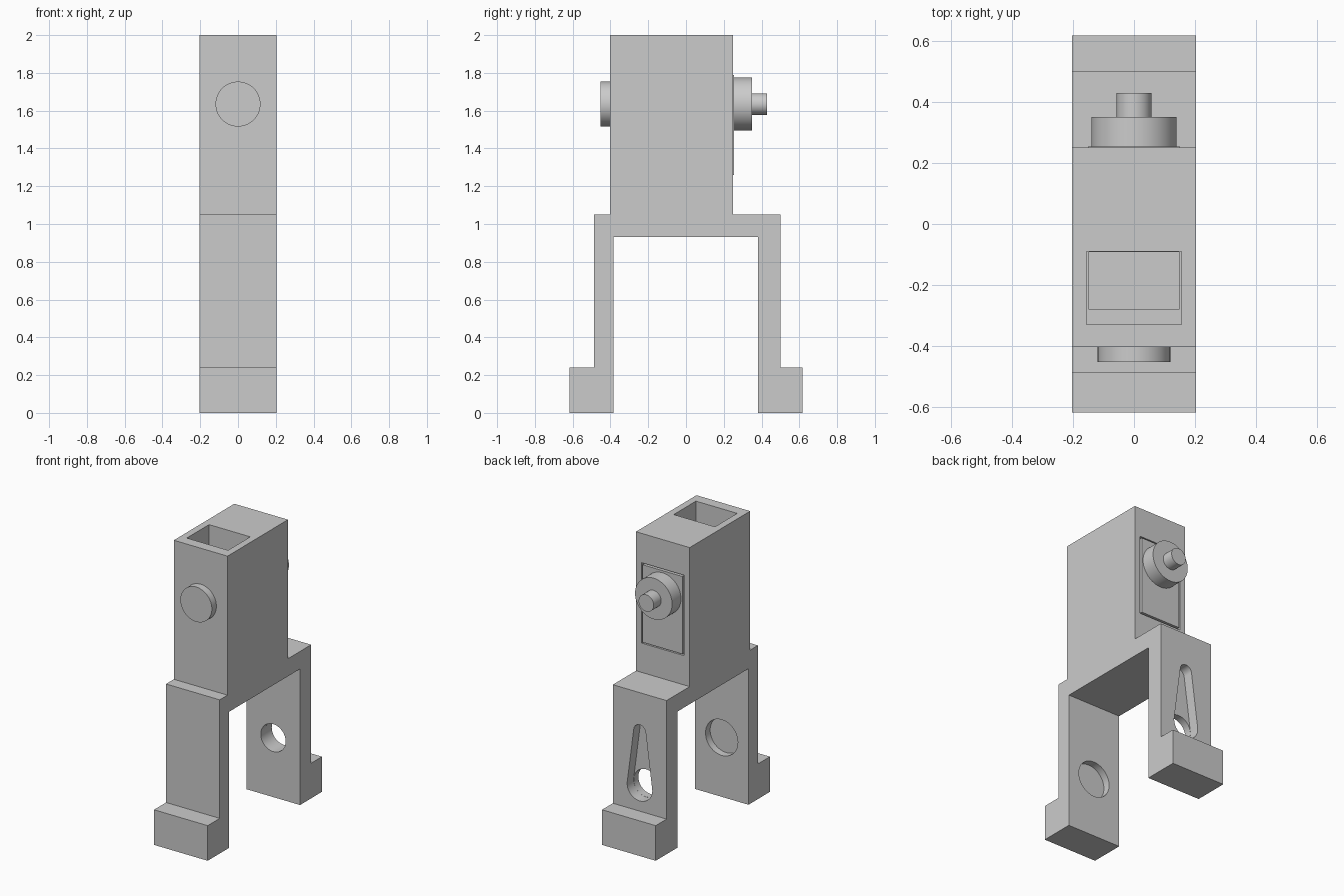
import bpy, bmesh, math
from mathutils import Vector

cube = bpy.data.objects.get("Cube")
if cube:
    bpy.data.objects.remove(cube, do_unlink=True)

grey = bpy.data.materials.new("grey")
grey.use_nodes = True
COLOUR = (0.6, 0.6, 0.6, 1)
grey.diffuse_color = COLOUR
grey.node_tree.nodes["Principled BSDF"].inputs["Base Color"].default_value = COLOUR

# How a 2D profile point and a depth map to space for each extrusion axis
PLACE = {
    "x": lambda p, d: Vector((d, p[0], p[1])),
    "y": lambda p, d: Vector((p[0], d, p[1])),
    "z": lambda p, d: Vector((p[0], p[1], d)),
}


def prism(name, profile, axis, start, end):
    """Extrude a closed profile along one axis."""
    bm = bmesh.new()
    face = bm.faces.new([bm.verts.new(PLACE[axis](p, start)) for p in profile])
    moved = bmesh.ops.extrude_face_region(bm, geom=[face])["geom"]
    shift = PLACE[axis]((0, 0), end - start)
    bmesh.ops.translate(bm, vec=shift, verts=[v for v in moved if isinstance(v, bmesh.types.BMVert)])
    bmesh.ops.recalc_face_normals(bm, faces=bm.faces)
    mesh = bpy.data.meshes.new(name)
    bm.to_mesh(mesh)
    bm.free()
    mesh.materials.append(grey)
    obj = bpy.data.objects.new(name, mesh)
    bpy.context.collection.objects.link(obj)
    return obj


def rect(a0, a1, b0, b1):
    return [(a0, b0), (a1, b0), (a1, b1), (a0, b1)]


def arc(radius, z, first=0.0, last=math.tau, steps=64):
    span = last - first
    count = steps if span >= math.tau else steps + 1
    return [(radius * math.cos(first + span * i / steps),
             z + radius * math.sin(first + span * i / steps)) for i in range(count)]


def cut(target, cutter):
    """Subtract the cutter, then discard it."""
    cutter.hide_render = True
    mod = target.modifiers.new("cut", "BOOLEAN")
    mod.operation, mod.solver, mod.object = "DIFFERENCE", "EXACT", cutter
    bpy.context.view_layer.objects.active = target
    bpy.ops.object.modifier_apply(modifier=mod.name)
    bpy.data.objects.remove(cutter, do_unlink=True)


def smooth(obj):
    bpy.ops.object.select_all(action="DESELECT")
    obj.select_set(True)
    bpy.context.view_layer.objects.active = obj
    bpy.ops.object.shade_smooth_by_angle(angle=math.radians(30))


# Housing with two legs and outward feet
HALF = 0.203
side = [(-0.617, 0), (-0.385, 0), (-0.385, 0.93), (0.38, 0.93), (0.38, 0), (0.617, 0),
        (0.617, 0.24), (0.5, 0.24), (0.5, 1.05), (0.25, 1.05), (0.25, 2), (-0.403, 2),
        (-0.403, 1.05), (-0.487, 1.05), (-0.487, 0.24), (-0.617, 0.24)]
housing = prism("housing", side, "x", -HALF, HALF)

# Stepped pocket in the top
cut(housing, prism("pocket", rect(-0.156, 0.156, -0.33, -0.09), "z", 1.5, 2.1))
cut(housing, prism("deep_pocket", rect(-0.147, 0.147, -0.28, -0.091), "z", 1.15, 1.53))

# Shallow recess for the back cover
cut(housing, prism("cover_recess", rect(-0.16, 0.16, 1.25, 1.8), "y", 0.23, 0.3))

# Teardrop slot in the back leg, with a round hole right through
HOLE_Z, HOLE_R, TIP_Z, TIP_R = 0.405, 0.095, 0.785, 0.045
lean = math.asin((HOLE_R - TIP_R) / (TIP_Z - HOLE_Z))
teardrop = (arc(TIP_R, TIP_Z, lean, math.pi - lean, 24)
            + arc(HOLE_R, HOLE_Z, math.pi - lean, math.tau + lean, 40))
cut(housing, prism("slot", teardrop, "y", 0.43, 0.6))
cut(housing, prism("hole", arc(HOLE_R - 0.001, HOLE_Z), "y", 0.3, 0.47))

# Blind round socket on the inside of the front leg
cut(housing, prism("socket", arc(0.122, HOLE_Z), "y", -0.435, -0.3))
smooth(housing)

# Back cover, front button, back knob and its pin
prism("back_cover", rect(-0.15, 0.15, 1.26, 1.79), "y", 0.225, 0.254)
AXLE_Z = 1.635
for name, radius, start, end in (("front_button", 0.119, -0.452, -0.39),
                                 ("back_knob", 0.14, 0.24, 0.35),
                                 ("knob_pin", 0.057, 0.34, 0.43)):
    smooth(prism(name, arc(radius, AXLE_Z), "y", start, end))
